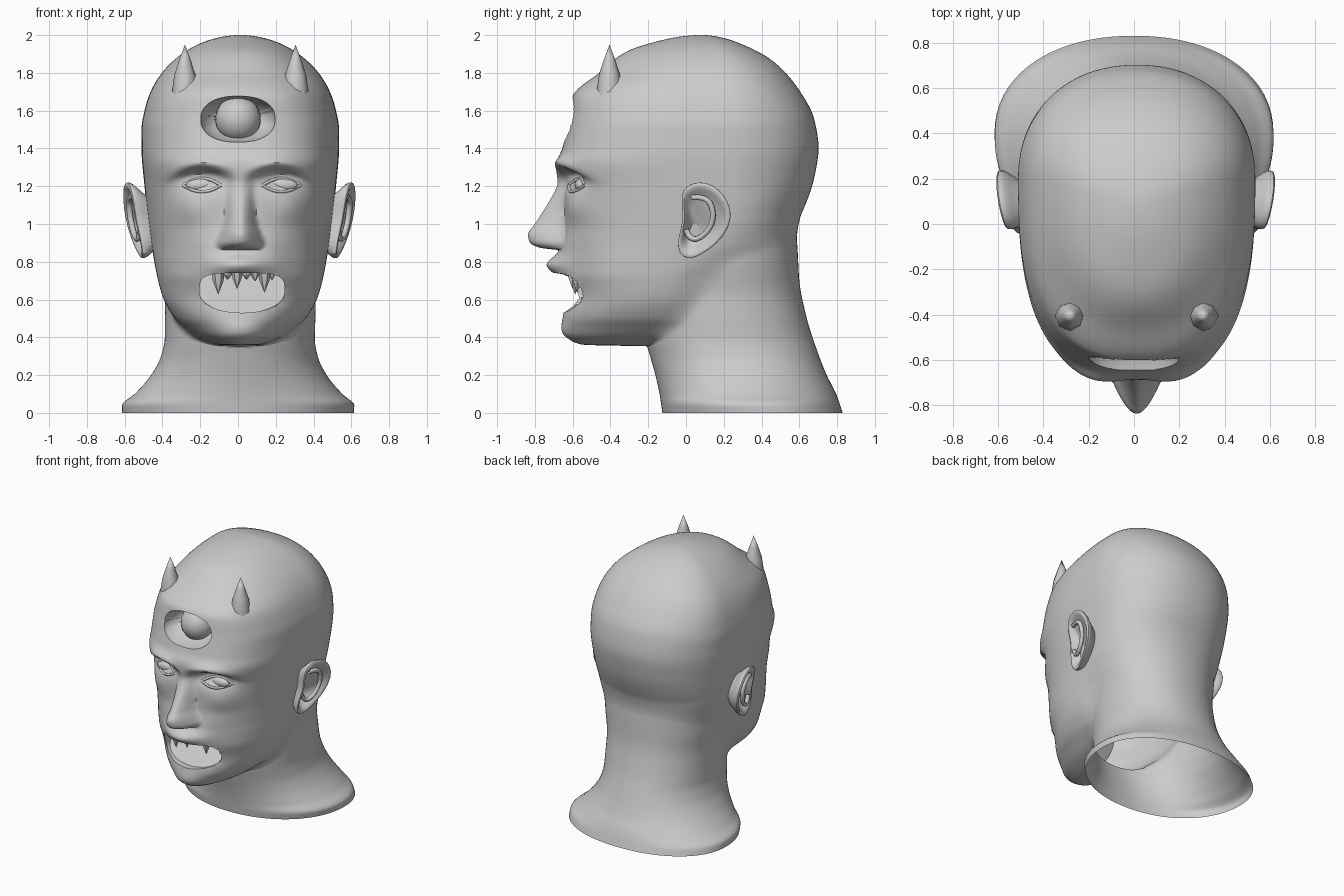
import bpy, bmesh, math
from mathutils import Vector
from mathutils.bvhtree import BVHTree

if "Cube" in bpy.data.objects:
    bpy.data.objects.remove(bpy.data.objects["Cube"])

CX, AXIS_Y = 0.012, 0.08          # slight sideways offset and the axis of the loft

grey = bpy.data.materials.new("plain grey")
grey.use_nodes = True
grey.diffuse_color = (0.6, 0.6, 0.6, 1)
grey.node_tree.nodes["Principled BSDF"].inputs["Base Color"].default_value = (0.6, 0.6, 0.6, 1)


def finish(bm, name, angle=40):
    mesh = bpy.data.meshes.new(name)
    bm.to_mesh(mesh)
    bm.free()
    ob = bpy.data.objects.new(name, mesh)
    bpy.context.collection.objects.link(ob)
    mesh.materials.append(grey)
    bpy.ops.object.select_all(action='DESELECT')
    ob.select_set(True)
    bpy.context.view_layer.objects.active = ob
    bpy.ops.object.shade_smooth_by_angle(angle=math.radians(angle))
    return ob


def curve(keys, t):
    """Monotone smooth interpolation through (t, value) keys."""
    if t <= keys[0][0]:
        return keys[0][1]
    if t >= keys[-1][0]:
        return keys[-1][1]
    d = [(b[1] - a[1]) / (b[0] - a[0]) for a, b in zip(keys, keys[1:])]
    m = [d[0]] + [2 * a * b / (a + b) if a * b > 0 else 0 for a, b in zip(d, d[1:])] + [d[-1]]
    i = max(k for k in range(len(d)) if keys[k][0] <= t)
    h = keys[i + 1][0] - keys[i][0]
    s = (t - keys[i][0]) / h
    return ((2*s**3 - 3*s**2 + 1) * keys[i][1] + (s**3 - 2*s*s + s) * h * m[i]
            + (3*s*s - 2*s**3) * keys[i + 1][1] + (s**3 - s*s) * h * m[i + 1])


def dome(keys):
    """Re-key by depth below the crown so the top closes round."""
    return sorted((math.sqrt(max(0, 2 - z)), v) for z, v in keys)


# Skull and jaw sections by height
H_FRONT = dome([(.352, -.12), (.36, -.54), (.38, -.60), (.42, -.64), (.5, -.65), (.6, -.635), (.74, -.675),
                (.87, -.665), (1, -.645), (1.2, -.65), (1.32, -.685), (1.4, -.655), (1.55, -.62),
                (1.675, -.60), (1.8, -.46), (1.915, -.31), (1.97, -.14), (2, .08)])
H_BACK = dome([(.36, .12), (.5, .16), (.7, .28), (.8, .38), (.9, .52), (1.05, .61), (1.25, .68), (1.4, .702),
               (1.55, .68), (1.7, .605), (1.87, .45), (1.95, .30), (2, .08)])
H_WIDE = dome([(.352, .06), (.36, .12), (.38, .18), (.4, .225), (.45, .29), (.5, .345), (.6, .405), (.7, .435),
               (.8, .455), (1, .485), (1.2, .507), (1.4, .523), (1.5, .523), (1.6, .507), (1.7, .475),
               (1.8, .415), (1.9, .31), (1.95, .225), (2, 0)])
H_MID = dome([(.36, -.12), (.5, -.12), (.7, -.08), (.8, 0), (.9, .1), (1.1, .2), (1.7, .2), (2, .08)])
H_BLUNT = dome([(.36, 2.1), (.65, 2.1), (.85, 2.35), (1.1, 2.7), (1.3, 2.8), (1.65, 2.65), (1.85, 2.3), (2, 2)])
# Neck sections by height
N_FRONT = [(0, -.125), (.1, -.14), (.2, -.162), (.3, -.19), (.4, -.215), (.55, -.22), (.7, -.19), (1, -.05)]
N_BACK = [(0, .83), (.1, .795), (.2, .745), (.3, .705), (.5, .64), (.7, .60), (.9, .588), (1, .57), (1.15, .49)]
N_WIDE = [(0, .615), (.04, .615), (.1, .55), (.2, .465), (.3, .415), (.4, .397), (.6, .40), (.8, .43),
          (1, .445), (1.15, .40)]
N_MID = [(0, .4), (.2, .3), (.4, .23), (.8, .2), (1, .22)]
# Nose height and half width by height
NOSE = [(.862, 0), (.875, .11), (.9, .165), (.95, .185), (1, .155), (1.1, .09), (1.2, .035), (1.27, .01), (1.32, 0)]
NOSE_W = [(.86, .11), (.9, .13), (.95, .115), (1, .095), (1.1, .08), (1.3, .065)]


def reach(phi, front, back, wide, mid, n):
    """Distance from the axis to an egg-shaped section along phi (0 = front)."""
    lo, hi = 0, 1.3
    for _ in range(20):
        r = (lo + hi) / 2
        x, y = r * math.sin(phi), AXIS_Y - r * math.cos(phi) - mid
        depth, e = (mid - front, n) if y < 0 else (back - mid, 2.15)
        inside = abs(x / max(wide, 1e-5))**e + abs(y / max(depth, 1e-5))**e < 1
        lo, hi = (r, hi) if inside else (lo, r)
    return lo


def bump(x, z, x0, z0, sx, sz):
    return math.exp(-((x - x0) / sx)**2 - ((z - z0) / sz)**2)


def face_shift(x, z):
    """Forward (negative) and backward moves that model the face."""
    ax = abs(x)
    arch = 1.325 - 1.7 * (ax - .2)**2
    d = -.022 * bump(ax, z, .2, arch, .14, .03)                                 # brow
    low = arch - .06
    d += .085 * bump(ax, z, .21, low, .11, .026 if z > low else .07)             # eye socket
    d -= .015 * bump(ax, z, .27, 1.08, .09, .07)                                # cheekbone
    d += .015 * bump(ax, z, .27, .78, .09, .16)                                 # cheek hollow
    d -= .065 * bump(ax, z, 0, .785, .14, .05)                                  # upper lip
    d -= .015 * bump(ax, z, 0, .44, .12, .05)                                   # chin
    q = ax / curve(NOSE_W, z)
    if q < 1 and .862 < z < 1.32:
        d -= curve(NOSE, z) * (1 - q**2) ** 1.2                                 # nose
    return d


# Head and neck: one open shell lofted from horizontal rings
rows = [i * .0125 for i in range(137)] + [.353, .356, .359, .365, .37, .38, .867, .871]
u0 = math.sqrt(2 - max(rows))
rows = sorted(rows) + [2 - (u0 * (1 - i / 26))**2 for i in range(1, 26)]
COLS, BLEND = 160, .07
bm = bmesh.new()
rings = []
for z in rows:
    u = math.sqrt(2 - z)
    head = [curve(k, u) for k in (H_FRONT, H_BACK, H_WIDE, H_MID, H_BLUNT)]
    neck = [curve(k, z) for k in (N_FRONT, N_BACK, N_WIDE, N_MID)]
    lean = CX * min(1, z / .5)
    ring = []
    for c in range(COLS):
        t = 2 * math.pi * c / COLS - math.pi
        phi = t - .5 * math.sin(t)
        a = reach(phi, *head) if z > .352 else 0
        b = reach(phi, *neck, 2.1) if z < 1.15 else 0
        r = max(a, b) + max(0, BLEND - abs(a - b))**2 / (4 * BLEND)
        x, y = r * math.sin(phi), AXIS_Y - r * math.cos(phi)
        if y < -.25 and .36 < z < 1.5:
            y += face_shift(x, z)
        ring.append(bm.verts.new((x + lean, y, z)))
    rings.append(ring)
for lo, hi in zip(rings, rings[1:]):
    for c in range(COLS):
        e = (c + 1) % COLS
        bm.faces.new((lo[c], lo[e], hi[e], hi[c]))
crown = bm.verts.new((CX, AXIS_Y, 2))
for c in range(COLS):
    bm.faces.new((rings[-1][c], rings[-1][(c + 1) % COLS], crown))


def cut_hole(x0, z0, w, up, down, n_up, n_down):
    """Open a rounded hole in the face and snap its rim to the outline."""
    def level(x, z):
        h, n = (up, n_up) if z > z0 else (down, n_down)
        return (abs((x - x0) / w)**n + abs((z - z0) / h)**n)**(1 / n)
    gone = [f for f in bm.faces if (p := f.calc_center_median()).y < -.3 and level(p.x, p.z) < 1]
    bmesh.ops.delete(bm, geom=gone, context='FACES')
    rim = [e for e in bm.edges if e.is_boundary and
           all(v.co.y < -.3 and v.co.z > .3 and level(v.co.x, v.co.z) < 1.5 for v in e.verts)]
    for v in {v for e in rim for v in e.verts}:
        k = level(v.co.x, v.co.z)
        v.co.x, v.co.z = x0 + (v.co.x - x0) / k, z0 + (v.co.z - z0) / k
    return rim


def sink(rim, move):
    """Extrude a rim inward and return the new rim."""
    new = bmesh.ops.extrude_edge_only(bm, edges=rim)["geom"]
    for v in (g for g in new if isinstance(g, bmesh.types.BMVert)):
        v.co = move(v.co)
    return [g for g in new if isinstance(g, bmesh.types.BMEdge)]


# Open mouth with a floor that slopes up towards the throat
rim = cut_hole(.022, .64, .225, .10, .11, 4, 2.1)
rim = sink(rim, lambda p: Vector((p.x, max(p.y + .01, -.60 + .9 * (p.z - .53)), p.z)))
bmesh.ops.contextual_create(bm, geom=rim)
# Bowl-shaped forehead socket
rim = cut_hole(0, 1.555, .197, .122, .122, 2.3, 2.3)
for s, dy in ((.96, .05), (.8, .07), (.65, .05), (.4, .02)):
    rim = sink(rim, lambda p: Vector((p.x * s, p.y + dy, 1.555 + (p.z - 1.555) * s)))
bmesh.ops.contextual_create(bm, geom=rim)
bmesh.ops.recalc_face_normals(bm, faces=bm.faces)
crown.normal_update()
if crown.normal.z < 0:
    bmesh.ops.reverse_faces(bm, faces=bm.faces)
tree = BVHTree.FromBMesh(bm)
finish(bm, "head_and_neck", 45)


def skin_y(x, z):
    hit = tree.ray_cast(Vector((x, -2, z)), Vector((0, 1, 0)))[0]
    return hit.y if hit else -.6


def ball(name, pos, size):
    bm = bmesh.new()
    bmesh.ops.create_uvsphere(bm, u_segments=24, v_segments=14, radius=1)
    for v in bm.verts:
        v.co = Vector(pos) + Vector(a * b for a, b in zip(v.co, size))
    return finish(bm, name)


def spun(name, pos, profile, sides):
    """Pointed part turned from (radius, height) pairs, tip last."""
    bm = bmesh.new()
    loops = [[bm.verts.new((pos[0] + r * math.cos(a), pos[1] + r * math.sin(a), pos[2] + h))
              for a in (2 * math.pi * k / sides for k in range(sides))] for r, h in profile[:-1]]
    tip = bm.verts.new((pos[0], pos[1], pos[2] + profile[-1][1]))
    for k in range(sides):
        e = (k + 1) % sides
        for a, b in zip(loops, loops[1:]):
            bm.faces.new((a[k], a[e], b[e], b[k]))
        bm.faces.new((loops[-1][k], loops[-1][e], tip))
    bmesh.ops.recalc_face_normals(bm, faces=bm.faces)
    return finish(bm, name, 50)


def tube(name, points, radius):
    cu = bpy.data.curves.new(name, 'CURVE')
    cu.dimensions, cu.bevel_depth, cu.bevel_resolution, cu.resolution_u = '3D', radius, 1, 4
    sp = cu.splines.new('NURBS')
    sp.points.add(len(points) - 1)
    for p, co in zip(sp.points, points):
        p.co = (*co, 1)
    sp.use_endpoint_u = True
    cu.materials.append(grey)
    ob = bpy.data.objects.new(name, cu)
    bpy.context.collection.objects.link(ob)
    return ob


ball("forehead_eyeball", (0, -.475, 1.555), (.12, .12, .122))

# Eyes, lids and horns on both sides
for side, s in (("right", -1), ("left", 1)):
    ex = .02 + s * .21
    ball(side + "_eye", (ex, skin_y(ex, 1.205) + .02, 1.205), (.085, .03, .035))
    for lid, h in (("upper", .038), ("lower", -.035)):
        pts = []
        for k in range(7):
            x, z = ex + (k / 3 - 1) * .1, 1.205 + h * math.sin(math.pi * k / 6) ** .8
            pts.append((x, skin_y(x, z), z))
        tube(side + "_" + lid + "_eyelid", pts, .009)
    spun(side + "_horn", (CX + s * .293, -.405, 1.64),
         [(.072, 0), (.066, .08), (.056, .15), (.03, .23), (0, .31)], 8)

# Fangs and small teeth hanging from the upper jaw
for k, (x, w, drop) in enumerate([(-.105, .036, .125), (-.055, .03, .045), (-.005, .03, .095), (.045, .03, .045),
                                  (.09, .028, .055), (.14, .034, .115), (.18, .02, .05)]):
    spun("tooth_%d" % (k + 1), (x, -.60 + 1.2 * x * x, .75), [(w, .02), (w * .8, -drop * .4), (0, -drop)], 6)

# Ears: a cupped dish swept from one outline, mirrored
EAR = [(-.02, 1.18), (.03, 1.215), (.10, 1.225), (.185, 1.18), (.245, 1.08), (.23, .98),
       (.16, .89), (.08, .84), (.02, .81), (-.04, .84), (-.045, .92), (-.01, 1.02), (-.025, 1.11)]
bm = bmesh.new()
loops = []
for s, dx in ((.62, -.11), (.75, -.07), (1, -.025), (1.03, .008), (.9, .012), (.76, -.01), (.6, -.035), (.3, -.05)):
    loops.append([bm.verts.new((.535 + .17 * (z - .85) + .2 * (y - .1) + dx, .085 + (y - .085) * s,
                                1.02 + (z - 1.02) * s)) for y, z in EAR])
for a, b in zip(loops, loops[1:]):
    for k in range(len(EAR)):
        e = (k + 1) % len(EAR)
        bm.faces.new((a[k], a[e], b[e], b[k]))
bm.faces.new(loops[-1])
bmesh.ops.recalc_face_normals(bm, faces=bm.faces)
ear = finish(bm, "ears", 60)
fold = tube("ear_folds", [(.56, .03, 1.14), (.585, .11, 1.15), (.585, .15, 1.08), (.57, .14, .99),
                          (.55, .08, .92), (.53, .02, .91), (.525, .0, .97)], .016)
for ob in (ear, fold):
    ob.location.x = CX * .6
    ob.modifiers.new("mirror", 'MIRROR')
    if ob is ear:
        ob.modifiers.new("smooth", 'SUBSURF').levels = 1
